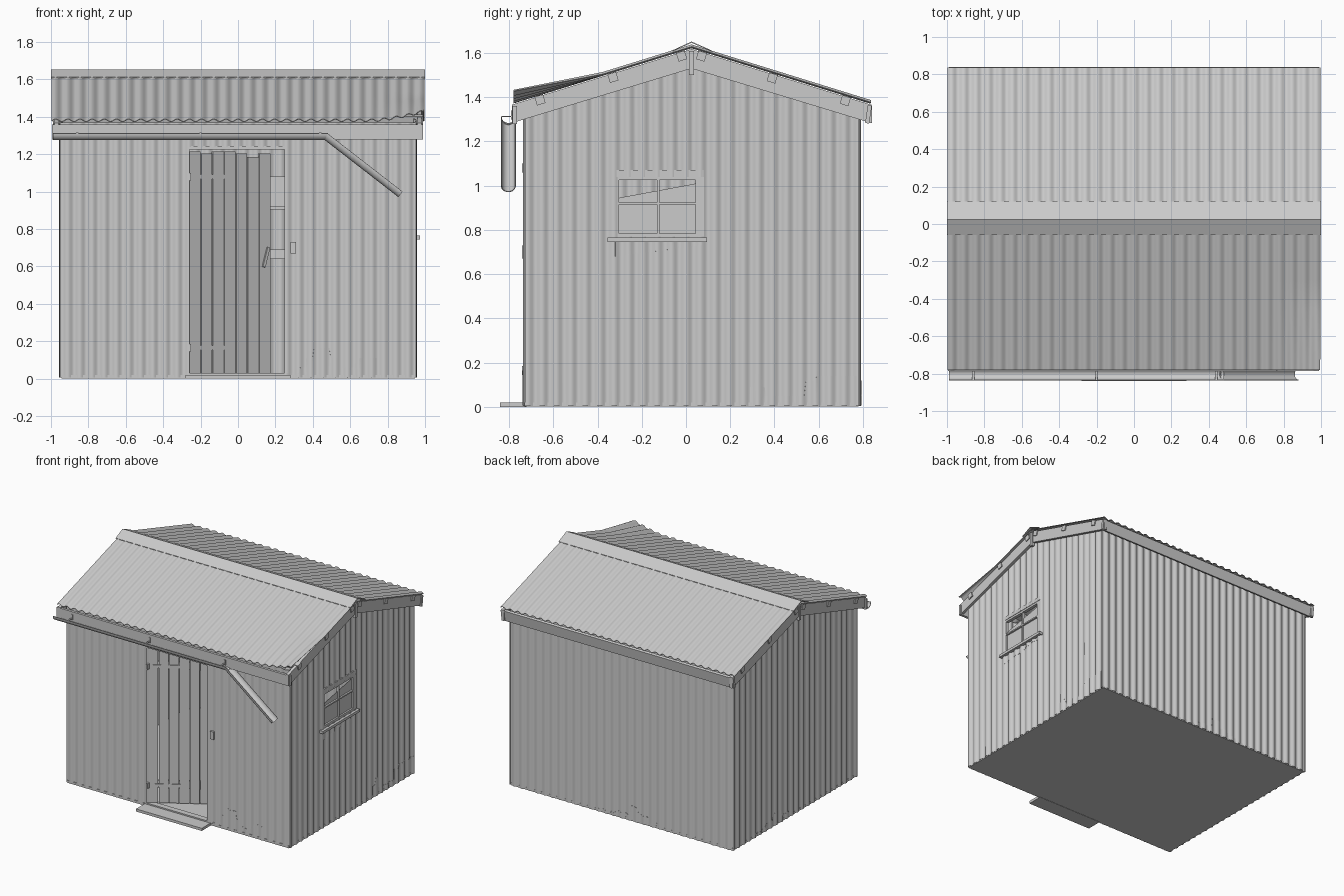
import bpy, math
from mathutils import Vector, Matrix

if "Cube" in bpy.data.objects:
    bpy.data.objects.remove(bpy.data.objects["Cube"])

PITCH, AMP = 0.065, 0.007
RY, RZ, SLOPE = 0.025, 1.63, 0.31           # ridge position and roof slope
XW, YF, YB = 0.947, -0.728, 0.782           # wall planes


def roof_z(y):
    return RZ - SLOPE * abs(y - RY)


def make(name, verts, faces, thick=0):
    me = bpy.data.meshes.new(name)
    me.from_pydata([tuple(v) for v in verts], [], faces)
    me.update()
    ob = bpy.data.objects.new(name, me)
    bpy.context.collection.objects.link(ob)
    if thick:
        m = ob.modifiers.new("thickness", 'SOLIDIFY')
        m.thickness, m.offset = thick, 0
    return ob


def box(name, lo, hi, mat=Matrix()):
    v = [mat @ Vector((x, y, z)) for x in (lo[0], hi[0]) for y in (lo[1], hi[1]) for z in (lo[2], hi[2])]
    return make(name, v, [(0, 1, 3, 2), (4, 6, 7, 5), (0, 4, 5, 1), (2, 3, 7, 6), (0, 2, 6, 4), (1, 5, 7, 3)])


def prism(name, pts, x0, x1):
    """Extrude a y-z outline along x."""
    n = len(pts)
    v = [(x, y, z) for x in (x0, x1) for y, z in pts]
    f = [tuple(range(n))[::-1], tuple(range(n, 2 * n))]
    f += [(i, (i + 1) % n, (i + 1) % n + n, i + n) for i in range(n)]
    return make(name, v, f)


def sheet(name, u0, u1, rows, place, thick=0.004):
    """Corrugated sheet; place(u, t, wave) gives the point."""
    cols = max(2, round((u1 - u0) / PITCH * 8))
    v = []
    for i in range(cols + 1):
        u = u0 + (u1 - u0) * i / cols
        w = AMP * math.cos(2 * math.pi * u / PITCH)
        v += [place(u, j / rows, w) for j in range(rows + 1)]
    k = rows + 1
    f = [(i * k + j, i * k + k + j, i * k + k + j + 1, i * k + j + 1) for i in range(cols) for j in range(rows)]
    return make(name, v, f, thick)


def wall(name, side, u0, u1, bottom, top, off=0.0, thick=0.004):
    """Wall sheet; bottom and top are heights or functions of u."""
    def h(a, u):
        return a(u) if callable(a) else a

    def place(u, t, w):
        z = h(bottom, u) * (1 - t) + h(top, u) * t
        w += off
        return {'front': (u, YF - w, z), 'back': (u, YB + w, z),
                'right': (XW + w, u, z), 'left': (-XW - w, u, z)}[side]
    return sheet(name, u0, u1, 1, place, thick)


def steps(table):
    def f(u):
        return next((h for limit, h in table if u <= limit), table[-1][1])
    return f


def gable(y):
    return roof_z(y) - 0.02


# Floor and doorstep
box("floor", (-0.945, -0.73, 0.002), (0.945, 0.78, 0.02))
box("doorstep", (-0.28, -0.84, 0.0), (0.28, -0.72, 0.02))

# Corrugated walls around the openings
wall("front_wall_left", 'front', -0.95, -0.26, 0.005, 1.37)
wall("front_wall_right", 'front', 0.25, 0.95, 0.005, 1.37)
wall("front_wall_over_door", 'front', -0.26, 0.25, 1.24, 1.37)
wall("back_wall", 'back', -0.95, 0.95, 0.005, 1.37)
for a, b in ((YF, RY), (RY, YB)):
    wall("left_wall", 'left', a, b, 0.005, gable)
wall("right_wall_front", 'right', YF, -0.31, 0.005, gable)
wall("right_wall_under_window", 'right', -0.31, 0.08, 0.005, 0.77)
wall("right_wall_over_window_a", 'right', -0.31, RY, 1.04, gable)
wall("right_wall_over_window_b", 'right', RY, 0.08, 1.04, gable)
wall("right_wall_back", 'right', 0.08, YB, 0.005, gable)

# Stepped rust patches lying on the walls
patches = [
    ('front', 0.26, [(.33, .03), (.36, .06), (.405, .11), (.49, .165), (.54, .11), (.62, .06), (.65, .08), (.74, .11)]),
    ('right', 0.29, [(.31, .09), (.345, .15), (.36, .09), (.54, .05), (.59, .12), (.77, .14)]),
    ('back', -0.3, [(-.22, .04), (-.14, .07), (-.07, .12), (.05, .05), (.2, .03)]),
    ('left', 0.1, [(.2, .05), (.3, .1), (.4, .06), (.55, .03)]),
]
for side, start, table in patches:
    wall(side + "_rust_patch", side, start, table[-1][0], 0.006, steps(table), 0.003, 0.001)
wall("window_rust_streak", 'right', -0.32, 0.07, lambda y: 0.68 + (y + 0.32) * 0.13, 0.745, 0.003, 0.001)

# Frame: corner posts, side rails
for x in (-0.935, 0.89):
    for y in (-0.718, 0.725):
        box("corner_post", (x, y, 0.02), (x + 0.045, y + 0.045, 1.36))
box("back_rail", (-0.93, 0.73, 0.64), (0.93, 0.77, 0.69))
box("left_rail", (-0.935, -0.7, 0.64), (-0.9, 0.75, 0.69))
box("back_shelf", (-0.1, 0.55, 0.905), (0.6, 0.77, 0.92))
box("shelf_crate", (0.05, 0.6, 0.92), (0.25, 0.74, 1.08))

# Door frame
for x in (-0.29, 0.25):
    box("door_jamb", (x, -0.718, 0.02), (x + 0.03, -0.67, 1.26))
box("door_header", (-0.26, -0.735, 1.225), (0.25, -0.68, 1.245))
box("door_threshold", (-0.26, -0.735, 0.02), (0.27, -0.69, 0.03))

# Plank door standing ajar inward
swing = Matrix.Translation((-0.26, -0.722, 0)) @ Matrix.Rotation(math.radians(31), 4, 'Z')
tops = (1.215, 1.205, 1.215, 1.215, 1.205, 1.185, 1.205)
for i, top in enumerate(tops):
    box("door_plank", (i * 0.0728 + 0.002, 0, 0.03), ((i + 1) * 0.0728 - 0.003, 0.016, top), swing)
for z in (0.165, 1.08):
    box("door_ledge", (0.02, 0.016, z - 0.03), (0.49, 0.032, z + 0.03), swing)
    box("hinge_strap", (0, -0.004, z - 0.012), (0.27, 0, z + 0.012), swing)
    box("hinge_plate", (-0.265, -0.742, z - 0.02), (-0.25, -0.715, z + 0.02))
box("door_hasp", (-0.008, -0.012, -0.055), (0.008, -0.002, 0.055),
    swing @ Matrix.Translation((0.475, 0, 0.65)) @ Matrix.Rotation(math.radians(16), 4, 'Y'))
box("latch_plate", (0.28, -0.742, 0.67), (0.31, -0.725, 0.73))

# Side window: frame, bars, broken glass, sill
for y0, y1, z0, z1 in ((-0.315, -0.303, 0.77, 1.045), (0.042, 0.082, 0.77, 1.045), (-0.315, 0.082, 1.025, 1.045),
                       (-0.315, 0.082, 0.765, 0.785), (-0.13, -0.12, 0.78, 1.03), (-0.305, 0.045, 0.915, 0.925)):
    box("window_frame_bar", (0.925, y0, z0), (0.95, y1, z1))
prism("lower_glass", [(-0.305, 0.78), (0.045, 0.78), (0.045, 0.92), (-0.305, 0.92)], 0.934, 0.937)
prism("broken_glass", [(-0.305, 0.92), (0.045, 0.92), (0.045, 1.01), (-0.305, 0.945)], 0.934, 0.937)
box("window_sill", (0.92, -0.355, 0.745), (0.972, 0.095, 0.765))
box("window_flashing", (0.935, -0.33, 1.04), (0.953, 0.08, 1.07))


# Corrugated roof, with the front right corner lifted
def front_roof(x, t, w):
    y = RY - 0.805 * t
    lift = 0.05 * max(0, (x - 0.72) / 0.28) ** 1.5 * max(0, (t - 0.5) / 0.5)
    return (x, y, roof_z(y) + w + lift)


def back_roof(x, t, w):
    y = RY + 0.81 * t
    return (x, y, roof_z(y) + w)


sheet("front_roof", -0.995, 0.995, 10, front_roof)
sheet("back_roof", -0.995, 0.995, 2, back_roof)
prism("ridge_cap", [(-0.06, roof_z(-0.06) + 0.009), (RY, 1.652), (0.12, roof_z(0.12) + 0.009),
                    (0.12, roof_z(0.12) + 0.005), (RY, 1.646), (-0.06, roof_z(-0.06) + 0.005)], -1, 1)

# Bargeboards, rafters and purlins
for x0, x1 in ((-0.982, -0.96), (0.96, 0.982)):
    for ye in (-0.787, 0.84):
        prism("bargeboard", [(RY, RZ - 0.012), (ye, roof_z(ye) - 0.012), (ye, roof_z(ye) - 0.095), (RY, RZ - 0.1)], x0, x1)
    s = 0.008 if x0 > 0 else -0.008
    box("ridge_post", (x0 + s, RY - 0.011, 1.5), (x1 + s, RY + 0.011, 1.61))
for y in (-0.66, -0.33, -0.02, 0.07, 0.39, 0.72):
    sg = 1 if y < RY else -1
    c, d = Vector((y, roof_z(y) - 0.03)), Vector((1, SLOPE * sg)).normalized()
    n = Vector((-d.y, d.x))
    prism("purlin", [c + d * a * 0.02 + n * b * 0.02 for a, b in ((-1, -1), (1, -1), (1, 1), (-1, 1))], -0.99, 0.99)

# Eave fascia boards
box("front_fascia", (-0.995, -0.785, 1.28), (0.99, -0.765, 1.36))
prism("back_fascia", [(0.81, 1.285), (0.828, 1.28), (0.84, 1.36), (0.822, 1.366)], -0.99, 0.99)


# Half-round gutter with a broken, hanging end
def gutter(name, p0, p1):
    d = (p1 - p0).normalized()
    up = Vector((-d.z, 0, d.x))
    v = []
    for p in (p0, p1):
        for i in range(13):
            a = math.pi * i / 12
            v.append(p + Vector((0, 0.032 * math.cos(a), 0)) - up * 0.035 * math.sin(a))
    make(name, v, [(i, i + 1, i + 14, i + 13) for i in range(12)], 0.004)


gutter("gutter", Vector((-0.99, -0.803, 1.312)), Vector((0.48, -0.803, 1.312)))
gutter("hanging_gutter", Vector((0.48, -0.803, 1.31)), Vector((0.88, -0.803, 1.0)))
for x in (-0.86, -0.2, 0.44):
    box("gutter_bracket", (x - 0.006, -0.792, 1.30), (x + 0.006, -0.783, 1.34))
    box("gutter_strap", (x - 0.006, -0.835, 1.31), (x + 0.006, -0.783, 1.315))

# Apply thickness, fix normals, smooth the curved sheets
bpy.ops.object.select_all(action='SELECT')
bpy.context.view_layer.objects.active = bpy.context.selected_objects[0]
bpy.ops.object.convert(target='MESH')
bpy.ops.object.mode_set(mode='EDIT')
bpy.ops.mesh.select_all(action='SELECT')
bpy.ops.mesh.normals_make_consistent(inside=False)
bpy.ops.object.mode_set(mode='OBJECT')
bpy.ops.object.shade_smooth_by_angle(angle=math.radians(40))
